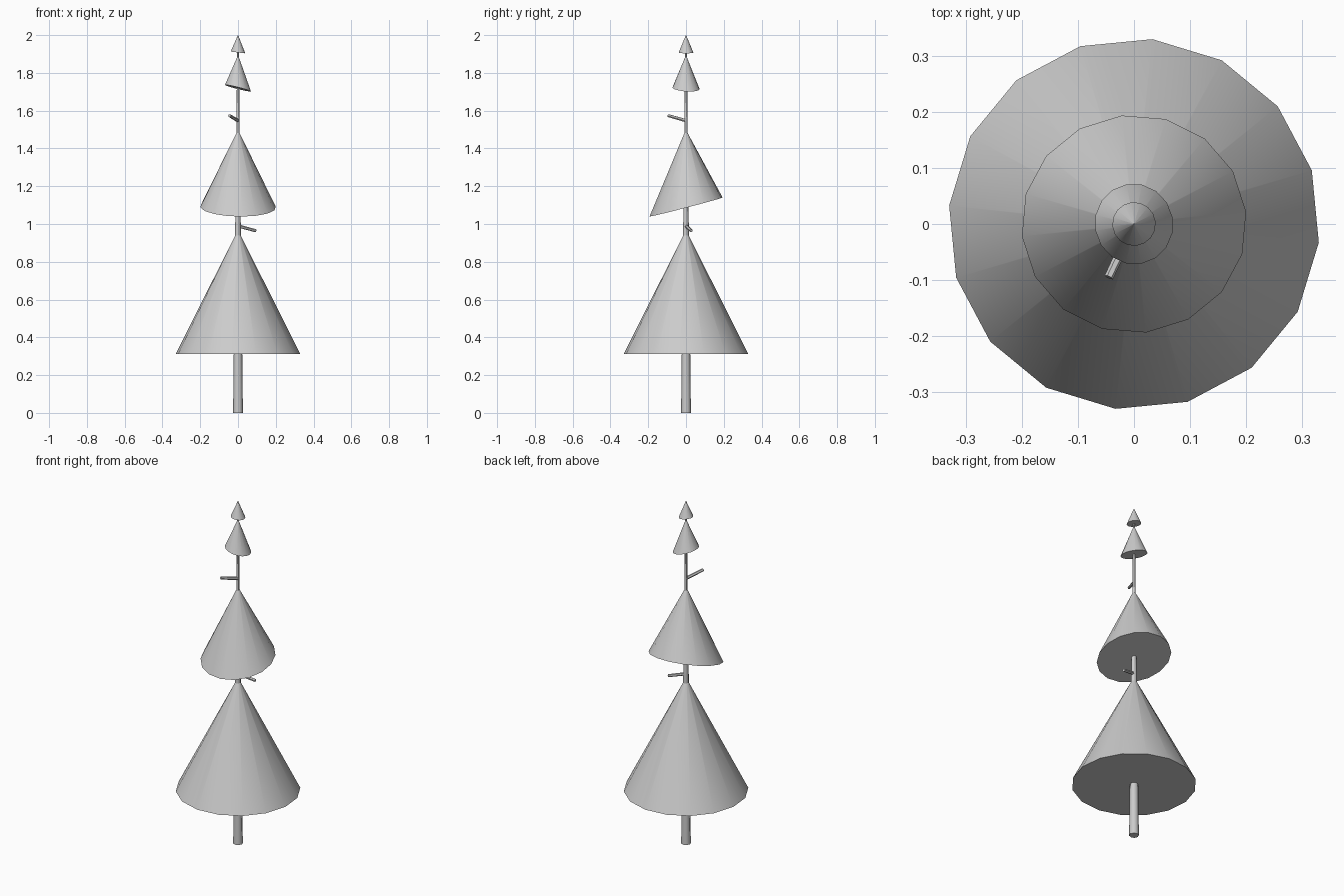
import bpy, bmesh, math
from mathutils import Vector

if "Cube" in bpy.data.objects:
    bpy.data.objects.remove(bpy.data.objects["Cube"])


def finish(name, bm):
    bmesh.ops.recalc_face_normals(bm, faces=bm.faces)
    mesh = bpy.data.meshes.new(name)
    bm.to_mesh(mesh)
    bm.free()
    obj = bpy.data.objects.new(name, mesh)
    bpy.context.collection.objects.link(obj)
    # smooth round sides, flat end caps
    for p in mesh.polygons:
        p.use_smooth = len(p.vertices) == 4
    bm = bmesh.new()
    bm.from_mesh(mesh)
    for e in bm.edges:
        if len(e.link_faces) == 2 and e.calc_face_angle() > math.radians(50):
            e.smooth = False
    bm.to_mesh(mesh)
    bm.free()
    return obj


def tier(name, z0, z1, r0, r1, turn, slope_x=0, slope_y=0, sides=16):
    """Foliage cone whose base disc is tilted while its tip stays on the axis."""
    bm = bmesh.new()
    normal = Vector((-slope_x, -slope_y, 1)).normalized()
    tilt = Vector((0, 0, 1)).rotation_difference(normal)
    low, top = [], []
    for i in range(sides):
        a = math.radians(turn) + math.tau * i / sides
        d = Vector((math.cos(a), math.sin(a), 0))
        low.append(bm.verts.new(tilt @ (d * r0) + Vector((0, 0, z0))))
        top.append(bm.verts.new(d * r1 + Vector((0, 0, z1))))
    for i in range(sides):
        j = (i + 1) % sides
        bm.faces.new((low[i], low[j], top[j], top[i]))
    bm.faces.new(low[::-1])
    bm.faces.new(top)
    return finish(name, bm)


def twig(name, start, end, r, sides=6):
    a, b = Vector(start), Vector(end)
    bm = bmesh.new()
    bmesh.ops.create_cone(bm, cap_ends=True, segments=sides, radius1=r,
                          radius2=r * 0.9, depth=(b - a).length)
    q = Vector((0, 0, 1)).rotation_difference((b - a).normalized())
    for v in bm.verts:
        v.co = q @ v.co + (a + b) / 2
    return finish(name, bm)


# Tapering trunk
tier("trunk", 0, 1.94, 0.026, 0.004, 0, sides=8)

# Foliage tiers, bottom to top
tier("foliage_bottom", 0.312, 0.945, 0.331, 0.012, 16.8)
tier("foliage_middle", 1.09, 1.483, 0.201, 0.008, 6.3, -0.02, 0.26)
tier("foliage_upper", 1.719, 1.885, 0.072, 0.004, 10, -0.25, -0.07)
tier("foliage_tip", 1.908, 2.0, 0.039, 0.0008, 5, -0.12, 0)

# Bare twigs between the tiers
twig("twig_lower", (0, 0, 0.99), (0.095, 0.028, 0.964), 0.009)
twig("twig_upper", (0, 0, 1.547), (-0.045, -0.095, 1.574), 0.009)
